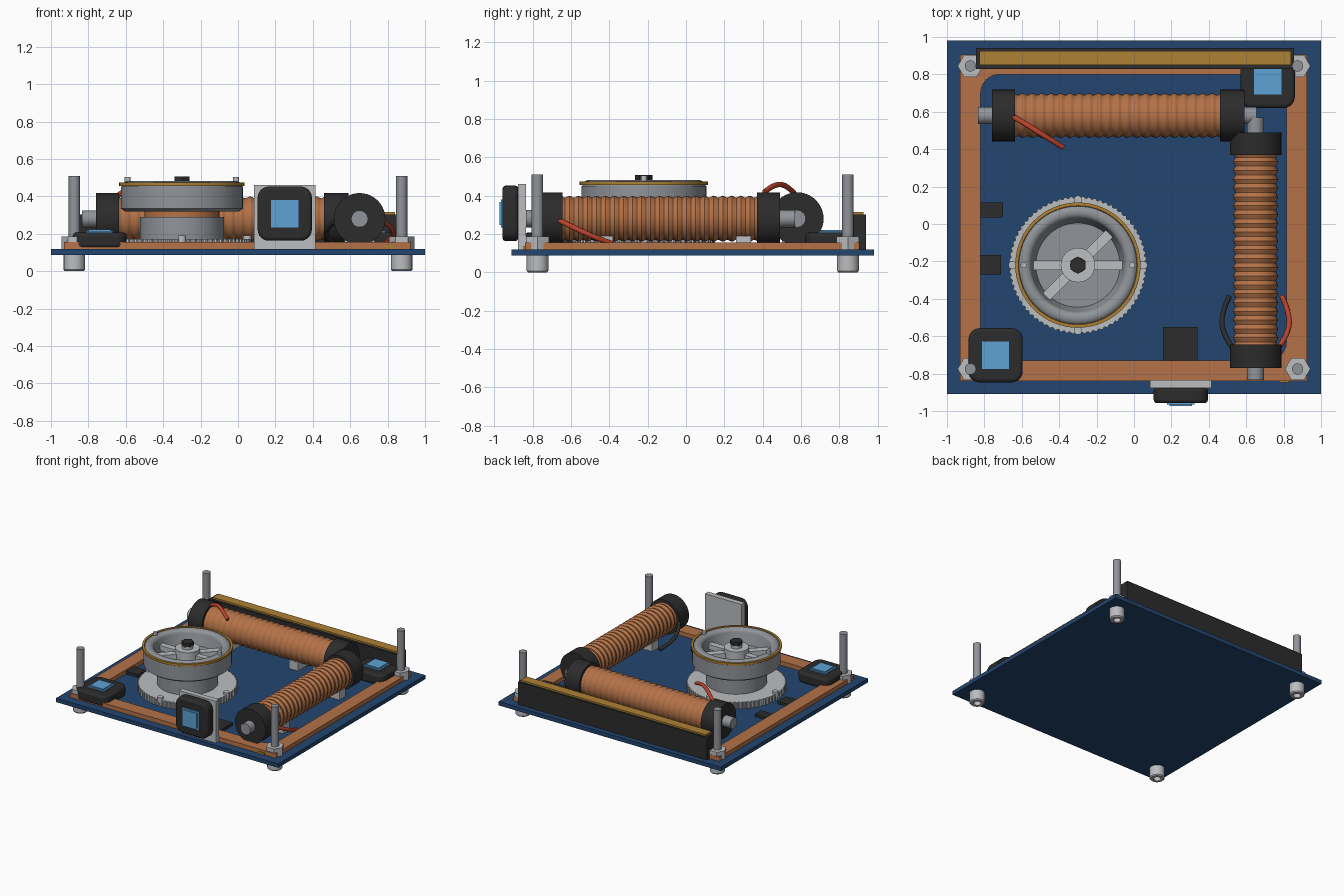
import bpy, bmesh
from math import pi, sin, cos, radians
from mathutils import Matrix, Vector

if "Cube" in bpy.data.objects:
    bpy.data.objects.remove(bpy.data.objects["Cube"], do_unlink=True)


def material(name, *rgb):
    m = bpy.data.materials.new(name)
    m.use_nodes = True
    m.diffuse_color = (*rgb, 1)
    m.node_tree.nodes["Principled BSDF"].inputs["Base Color"].default_value = (*rgb, 1)
    return m


BOARD = material("board blue", 0.016, 0.06, 0.158)
COPPER = material("copper", 0.46, 0.17, 0.065)
STEEL = material("steel grey", 0.28, 0.295, 0.32)
LIGHT = material("light grey", 0.5, 0.51, 0.53)
BLACK = material("black plastic", 0.025, 0.025, 0.025)
GOLD = material("gold", 0.42, 0.22, 0.035)
BLUE = material("sensor blue", 0.11, 0.36, 0.66)
RED = material("red wire", 0.5, 0.055, 0.025)


def finish(name, bm, mat, loc=(0, 0, 0), rot=(0, 0, 0), bevel=0, smooth=True):
    bmesh.ops.remove_doubles(bm, verts=bm.verts, dist=1e-5)
    bmesh.ops.recalc_face_normals(bm, faces=bm.faces)
    me = bpy.data.meshes.new(name)
    bm.to_mesh(me)
    bm.free()
    me.materials.append(mat)
    ob = bpy.data.objects.new(name, me)
    bpy.context.collection.objects.link(ob)
    ob.location, ob.rotation_euler = loc, rot
    if bevel:
        b = ob.modifiers.new("bevel", "BEVEL")
        b.width, b.segments, b.limit_method = bevel, 3, "ANGLE"
        b.angle_limit = radians(50)
    if smooth:
        bpy.ops.object.select_all(action="DESELECT")
        bpy.context.view_layer.objects.active = ob
        ob.select_set(True)
        bpy.ops.object.shade_smooth_by_angle(angle=radians(35))
    return ob


def box(name, mat, x, y, z, bevel=0):
    """Box from (min, max) ranges."""
    bm = bmesh.new()
    bmesh.ops.create_cube(bm, size=1)
    for v in bm.verts:
        v.co = [r[0] + (c + 0.5) * (r[1] - r[0]) for r, c in zip((x, y, z), v.co)]
    return finish(name, bm, mat, bevel=bevel, smooth=False)


def lathe(name, mat, profile, loc, rot=(0, 0, 0), n=48):
    """Spin a (radius, height) profile about the local z axis."""
    bm = bmesh.new()
    vs = [bm.verts.new((r, 0, h)) for r, h in profile]
    es = [bm.edges.new(p) for p in zip(vs, vs[1:])]
    bmesh.ops.spin(bm, geom=vs + es, cent=(0, 0, 0), axis=(0, 0, 1),
                   angle=2 * pi, steps=n, use_merge=True)
    return finish(name, bm, mat, loc, rot)


def cyl(name, mat, r, h0, h1, loc, rot=(0, 0, 0), n=32):
    return lathe(name, mat, [(0, h0), (r, h0), (r, h1), (0, h1)], loc, rot, n)


def rounded(x0, x1, y0, y1, r, k=6):
    pts = []
    for i, (cx, cy) in enumerate(((x1 - r, y1 - r), (x0 + r, y1 - r),
                                  (x0 + r, y0 + r), (x1 - r, y0 + r))):
        for j in range(k + 1):
            a = (i + j / k) * pi / 2
            pts.append((cx + r * cos(a), cy + r * sin(a)))
    return pts


def prism(name, mat, pts, z0, z1, loc=(0, 0, 0), rot=(0, 0, 0), bevel=0):
    bm = bmesh.new()
    face = bm.faces.new([bm.verts.new((*p, z0)) for p in pts])
    ext = bmesh.ops.extrude_face_region(bm, geom=[face], use_keep_orig=True)
    for v in ext["geom"]:
        if isinstance(v, bmesh.types.BMVert):
            v.co.z = z1
    return finish(name, bm, mat, loc, rot, bevel)


def wire(name, mat, pts):
    cu = bpy.data.curves.new(name, "CURVE")
    cu.dimensions, cu.bevel_depth, cu.bevel_resolution = "3D", 0.014, 3
    cu.use_fill_caps = True
    sp = cu.splines.new("NURBS")
    sp.points.add(len(pts) - 1)
    for p, c in zip(sp.points, pts):
        p.co = (*c, 1)
    sp.use_endpoint_u, sp.order_u = True, 3
    cu.materials.append(mat)
    bpy.context.collection.objects.link(bpy.data.objects.new(name, cu))


# Board and copper border with rounded inner corners
box("circuit_board", BOARD, (-1, 1), (-0.91, 0.98), (0.088, 0.12))
bm = bmesh.new()
loops = []
for z in (0.12, 0.155):
    for pts in (rounded(-0.93, 0.925, -0.84, 0.905, 0.008),
                rounded(-0.82, 0.815, -0.73, 0.80, 0.1)):
        loops.append([bm.verts.new((*p, z)) for p in pts])
for a, b in ((0, 1), (1, 3), (3, 2), (2, 0)):
    A, B = loops[a], loops[b]
    for i in range(len(A)):
        j = (i + 1) % len(A)
        bm.faces.new((A[i], A[j], B[j], B[i]))
finish("copper_border", bm, COPPER)

# Corner posts: rod, hex nut, socket-head screw below
for x in (-0.875, 0.875):
    for y in (-0.775, 0.845):
        cyl("post_rod", STEEL, 0.03, 0.1, 0.51, (x, y, 0), n=24)
        cyl("post_nut", LIGHT, 0.068, 0.12, 0.187, (x, y, 0), n=6)
        lathe("post_screw_head", LIGHT, [(0, 0.04), (0.028, 0.04), (0.028, 0), (0.05, 0),
              (0.057, 0.008), (0.057, 0.09), (0, 0.09)], (x, y, 0), n=24)

# Rear connector bar
box("connector_bar", BLACK, (-0.845, 0.855), (0.83, 0.94), (0.12, 0.303))
box("connector_strip", GOLD, (-0.825, 0.84), (0.85, 0.925), (0.3, 0.316))


# Wound coils: rippled winding, end caps, core rod
def coil(name, start, rot, rod, cap_a, cap_b):
    a, b = cap_a[1] - 0.01, cap_b[0] + 0.01
    steps = 22 * 6
    prof = [(0.115 + 0.005 * cos(2 * pi * i / 6), a + (b - a) * i / steps)
            for i in range(steps + 1)]
    lathe(name + "_winding", COPPER, prof, start, rot, 32)
    cyl(name + "_core", STEEL, 0.045, *rod, start, rot)
    for c in (cap_a, cap_b):
        cyl(name + "_end_cap", BLACK, 0.138, *c, start, rot, 40)


coil("rear_coil", (0, 0.58, 0.28), (0, pi / 2, 0), (-0.835, 0.655), (-0.76, -0.635), (0.46, 0.59))
coil("side_coil", (0.65, 0, 0.28), (-pi / 2, 0, 0), (-0.835, 0.57), (-0.77, -0.645), (0.37, 0.49))
for x in (-0.45, 0.15, 0.36):
    box("rear_coil_support", LIGHT, (x - 0.04, x + 0.04), (0.5, 0.66), (0.12, 0.19))
for y in (-0.42, 0.3):
    box("side_coil_support", LIGHT, (0.57, 0.73), (y - 0.04, y + 0.04), (0.12, 0.19))

# Loose coil wires
wire("rear_red_wire", RED, [(-0.65, 0.575, 0.4), (-0.58, 0.535, 0.45),
                            (-0.47, 0.465, 0.465), (-0.38, 0.41, 0.42)])
for name, mat, s in (("side_red_wire", RED, 1), ("side_black_wire", BLACK, -1)):
    wire(name, mat, [(0.65 + s * d, y, z) for d, y, z in
         ((0.125, -0.66, 0.27), (0.18, -0.58, 0.23), (0.18, -0.47, 0.18), (0.14, -0.385, 0.15))])


# Rounded sensors with blue windows
def sensor(loc, rot=(0, 0, 0)):
    h = 0.145
    prism("sensor_body", BLACK, rounded(-h, h, -h, h, 0.06), 0, 0.083, loc, rot, 0.018)
    for w, top in ((0.073, 0.09), (0.06, 0.098)):
        prism("sensor_window", BLUE, [(-w, -w), (w, -w), (w, w), (-w, w)], 0.08, top, loc, rot)


sensor((-0.74, -0.702, 0.124))
sensor((0.715, 0.765, 0.124))
sensor((0.25, -0.875, 0.308), (pi / 2, 0, 0))
box("sensor_bracket", LIGHT, (0.085, 0.415), (-0.877, -0.835), (0.12, 0.46))

# Chips and contact pad on the board
for x, y in (((0.155, 0.34), (-0.73, -0.55)), ((-0.82, -0.7), (0.035, 0.115)),
             ((-0.82, -0.71), (-0.27, -0.165))):
    box("chip", BLACK, x, y, (0.12, 0.142))
box("contact_pad", GOLD, (0.775, 0.83), (-0.848, -0.838), (0.12, 0.137))

# Wheel: toothed flange, pedestal, bowl, ring, spokes and hub
W = Vector((-0.3, -0.22, 0))
teeth = 72
prism("wheel_flange", LIGHT, [((0.36 + 0.008 * (i % 4 < 2)) * cos(pi * i / teeth / 2),
      (0.36 + 0.008 * (i % 4 < 2)) * sin(pi * i / teeth / 2)) for i in range(4 * teeth)],
      0.12, 0.172, W)
cyl("wheel_pedestal", STEEL, 0.225, 0.17, 0.29, W, n=48)
cyl("wheel_winding", COPPER, 0.2, 0.28, 0.33, W, n=48)
lip = [(0.285 + 0.036 * cos(a), 0.452 + 0.03 * sin(a)) for a in [pi * i / 10 for i in range(11)]]
lathe("wheel_bowl", STEEL, [(0, 0.32), (0.305, 0.32), (0.326, 0.335), (0.326, 0.452)] + lip
      + [(0.235, 0.41), (0.225, 0.37), (0, 0.37)], W, n=64)
lathe("wheel_ring", GOLD, [(0.31, 0.457), (0.335, 0.457), (0.335, 0.475), (0.318, 0.475),
                           (0.31, 0.457)], W, n=64)
for angle, half, w in ((0, 0.25, 0.025), (pi / 4, 0.255, 0.028)):
    prism("wheel_spoke", LIGHT, [(-half, -w), (half, -w), (half, w), (-half, w)],
          0.38, 0.42, W, (0, 0, angle))
cyl("wheel_hub", LIGHT, 0.092, 0.36, 0.455, W)
cyl("wheel_hub_neck", LIGHT, 0.042, 0.45, 0.48, W)
cyl("wheel_hub_bolt", BLACK, 0.046, 0.475, 0.507, W, (0, 0, pi / 6), 6)
for s in (-1, 1):
    cyl("wheel_pin", LIGHT, 0.016, 0.44, 0.505, W + Vector((s * 0.29, 0, 0)), n=16)
for i in range(4):
    off = Matrix.Rotation(i * pi / 2, 3, "Z") @ Vector((0.35, 0, 0))
    cyl("flange_bolt", LIGHT, 0.022, 0.15, 0.19, W + off, n=16)
